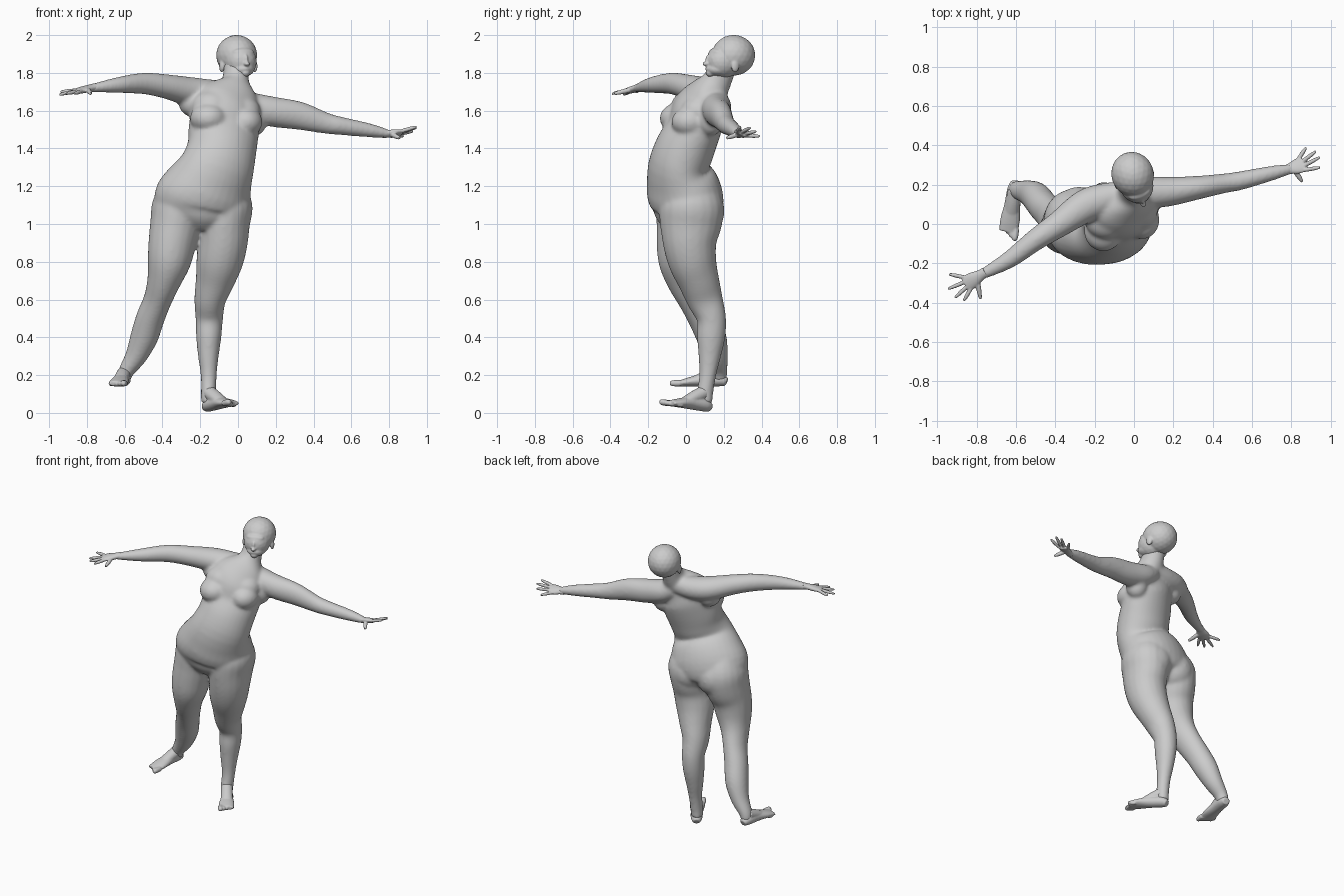
import bpy, bmesh, math
from mathutils import Vector, Matrix

cube = bpy.data.objects.get("Cube")
if cube:
    bpy.data.objects.remove(cube, do_unlink=True)

grey = bpy.data.materials.new("plain_grey")
grey.use_nodes = True
tone = (0.6, 0.6, 0.6, 1)
grey.diffuse_color = tone
grey.node_tree.nodes["Principled BSDF"].inputs["Base Color"].default_value = tone
grey.node_tree.nodes["Principled BSDF"].inputs["Roughness"].default_value = 0.8


def catmull(rings, steps=4):
    """Smoothly interpolate rings of (x, y, z, half width, half depth)."""
    pts = [Vector(r) for r in rings]
    out = []
    for i in range(len(pts) - 1):
        p0, p1 = pts[max(i - 1, 0)], pts[i]
        p2, p3 = pts[i + 1], pts[min(i + 2, len(pts) - 1)]
        for k in range(steps):
            t = k / steps
            out.append(0.5 * (2 * p1 + (p2 - p0) * t + (2 * p0 - 5 * p1 + 4 * p2 - p3) * t * t
                              + (3 * p1 - p0 - 3 * p2 + p3) * t ** 3))
    return out + [pts[-1]]


def loft(bm, rings, yaw=(0, 0), side=None, sides=20):
    """Closed elliptical tube; its width axis turns from yaw[0] to yaw[1]."""
    rings = catmull(rings)
    loops = []
    for i, r in enumerate(rings):
        before, after = rings[max(i - 1, 0)], rings[min(i + 1, len(rings) - 1)]
        tangent = (Vector(after[:3]) - Vector(before[:3])).normalized()
        angle = math.radians(yaw[0] + (yaw[1] - yaw[0]) * i / (len(rings) - 1))
        u = Vector(side) if side else Vector((math.cos(angle), math.sin(angle), 0))
        u = (u - tangent * u.dot(tangent)).normalized()
        v = tangent.cross(u)
        loop = []
        for k in range(sides):
            c = 2 * math.pi * k / sides
            loop.append(bm.verts.new(Vector(r[:3]) + u * r[3] * math.cos(c) + v * r[4] * math.sin(c)))
        loops.append(loop)
    for p, q in zip(loops, loops[1:]):
        for k in range(sides):
            n = (k + 1) % sides
            bm.faces.new((p[k], p[n], q[n], q[k]))
    bm.faces.new(loops[0][::-1])
    bm.faces.new(loops[-1])


def ball(bm, centre, radii, frame=Matrix()):
    matrix = frame @ Matrix.Translation(centre) @ Matrix.Diagonal((*radii, 1))
    bmesh.ops.create_icosphere(bm, subdivisions=3, radius=1, matrix=matrix)


def fuse(name, bm, voxel, passes):
    """Merge the overlapping volumes into one smooth skin."""
    bmesh.ops.recalc_face_normals(bm, faces=bm.faces[:])
    mesh = bpy.data.meshes.new(name)
    bm.to_mesh(mesh)
    bm.free()
    mesh.materials.append(grey)
    obj = bpy.data.objects.new(name, mesh)
    bpy.context.collection.objects.link(obj)
    remesh = obj.modifiers.new("skin", "REMESH")
    remesh.mode = "VOXEL"
    remesh.voxel_size = voxel
    remesh.use_smooth_shade = True
    smooth = obj.modifiers.new("soften", "SMOOTH")
    smooth.factor = 0.5
    smooth.iterations = passes


# Torso: pelvis, belly, waist, chest and neck along the leaning spine
body = bmesh.new()
loft(body, [(-.20, .01, .975, .10, .11), (-.195, .005, 1.04, .21, .165), (-.19, .005, 1.11, .262, .19),
            (-.153, -.017, 1.2, .24, .19), (-.11, -.04, 1.3, .20, .157), (-.085, -.005, 1.4, .185, .155),
            (-.075, .04, 1.5, .19, .14), (-.06, .07, 1.6, .185, .135), (-.03, .11, 1.68, .15, .10),
            (-.015, .16, 1.75, .075, .08), (-.01, .20, 1.84, .065, .07)], yaw=(10, 24), sides=32)

# Breasts, upper chest, armpits and buttocks
for centre, radii in [((-.155, -.035, 1.56), (.1, .105, .083)), ((.04, .02, 1.54), (.09, .098, .08)),
                      ((-.14, .02, 1.62), (.11, .1, .09)), ((.02, .06, 1.595), (.1, .09, .085)),
                      ((-.235, .075, 1.64), (.08, .075, .075)), ((.085, .13, 1.55), (.07, .07, .085)),
                      ((-.09, .075, 1.07), (.125, .13, .135)), ((-.28, .06, 1.07), (.13, .13, .135))]:
    ball(body, centre, radii)

# Arms with their shoulders
loft(body, [(-.03, .16, 1.70, .06, .06), (-.14, .13, 1.69, .08, .075), (-.25, .09, 1.70, .085, .078),
            (-.38, 0, 1.728, .068, .065), (-.50, -.08, 1.744, .056, .057), (-.64, -.185, 1.735, .044, .042),
            (-.79, -.265, 1.717, .025, .02)], side=(.5, -.8, 0))
loft(body, [(-.02, .16, 1.67, .06, .06), (.06, .16, 1.625, .08, .075), (.18, .165, 1.595, .075, .08),
            (.325, .185, 1.573, .06, .075), (.46, .207, 1.535, .05, .057), (.54, .22, 1.52, .048, .049),
            (.70, .258, 1.495, .038, .037), (.81, .283, 1.475, .025, .02)], side=(-.2, 1, 0))

# Legs, rising into the hips
loft(body, [(-.08, .02, 1.2, .11, .12), (-.07, .03, 1.1, .147, .168), (-.075, .025, 1, .138, .165),
            (-.08, .02, .9, .131, .143), (-.098, .035, .8, .124, .128), (-.122, .067, .7, .104, .11),
            (-.148, .10, .6, .084, .096), (-.152, .135, .5, .073, .078), (-.155, .133, .4, .067, .075),
            (-.157, .125, .3, .055, .06), (-.155, .115, .2, .043, .045), (-.157, .10, .1, .04, .044),
            (-.16, .10, .05, .038, .042)])
loft(body, [(-.30, 0, 1.2, .11, .12), (-.31, .01, 1.1, .145, .165), (-.328, 0, 1, .138, .16),
            (-.348, -.02, .9, .127, .137), (-.365, -.02, .8, .115, .125), (-.392, .005, .7, .09, .106),
            (-.425, .05, .6, .075, .092), (-.465, .095, .5, .076, .084), (-.497, .135, .4, .074, .08),
            (-.54, .16, .3, .058, .064), (-.592, .172, .22, .042, .047), (-.605, .175, .17, .036, .041)])
fuse("body", body, .009, 16)


def foot(name, heel, toe, ankle, inner):
    """Foot from heel to toe on its sole line; inner is +1 or -1 for the big toe side."""
    bm = bmesh.new()
    heel, toe, ankle = Vector(heel), Vector(toe), Vector(ankle)
    along = toe - heel
    side = along.cross(Vector((0, 0, 1))).normalized()
    up = side.cross(along).normalized()
    rings = []
    for t, w, h in [(0, .024, .022), (.12, .038, .034), (.4, .041, .034), (.65, .05, .025), (.86, .048, .015)]:
        rings.append((*(heel + along * t + up * h), w, h))
    loft(bm, rings, side=side)
    mid = heel + along * .58 + up * .03
    loft(bm, [(*ankle, .038, .038), (*ankle.lerp(mid, .5), .038, .034), (*mid, .038, .024)], side=side)
    for i in range(5):
        size = .017 - .0018 * i
        root = heel + along * (.8 - .03 * i) + side * inner * (.037 - .019 * i) + up * size
        tip = root + along * (.2 - .02 * i)
        loft(bm, [(*root, size, size), (*root.lerp(tip, .7), size, size), (*tip, size * .6, size * .6)],
             side=side, sides=10)
    fuse(name, bm, .005, 4)


foot("left_foot", (-.17, .125, .002), (-.01, -.12, .042), (-.157, .10, .11), 1)
foot("right_foot", (-.6, .215, .14), (-.645, -.08, .14), (-.603, .172, .21), -1)


def hand(name, wrist, palm, thumb, *fingers):
    """Palm with a thumb and four fingers fanned out to their tips."""
    bm = bmesh.new()
    wrist, palm = Vector(wrist), Vector(palm)
    side = (Vector(fingers[-1]) - Vector(fingers[0])).normalized()
    start = wrist - (palm - wrist) * .4
    loft(bm, [(*start, .027, .021), (*wrist, .028, .019), (*wrist.lerp(palm, .6), .04, .018),
              (*palm.lerp(wrist, -.2), .042, .013)], side=side)
    for i, tip in enumerate([thumb, *fingers]):
        tip = Vector(tip)
        root = palm + side * (.022 * (i - 2.5)) if i else wrist.lerp(palm, .3)
        size = .0105 if i else .013
        loft(bm, [(*root, size, size), (*root.lerp(tip, .6), size, size), (*tip, size * .6, size * .6)],
             side=(0, 0, 1), sides=10)
    fuse(name, bm, .004, 2)


hand("left_hand", (.79, .28, 1.477), (.85, .30, 1.48), (.855, .215, 1.455),
     (.945, .287, 1.515), (.945, .34, 1.51), (.925, .37, 1.49), (.875, .39, 1.465))
hand("right_hand", (-.78, -.26, 1.72), (-.845, -.30, 1.705), (-.78, -.38, 1.69),
     (-.865, -.39, 1.69), (-.91, -.375, 1.69), (-.945, -.33, 1.685), (-.94, -.255, 1.70))

# Head: skull, face, jaw, chin, nose and lips, turned towards the left
head = bmesh.new()
turn = Matrix.Translation((-.007, .252, 1.89)) @ Matrix.Rotation(math.radians(20), 4, "Z")
for centre, radii in [((0, 0, .003), (.108, .116, .108)), ((0, -.06, -.03), (.085, .09, .09)),
                      ((0, -.08, -.07), (.066, .075, .042)), ((0, -.13, -.09), (.026, .026, .022)),
                      ((0, -.15, -.042), (.017, .026, .013)), ((0, -.143, -.022), (.01, .016, .03)),
                      ((0, -.143, -.068), (.026, .014, .012)), ((0, -.1, .018), (.06, .033, .025))]:
    ball(head, centre, radii, turn)
# Eyes and ears
for s in (-1, 1):
    ball(head, (s * .034, -.122, -.014), (.018, .018, .01), turn)
    ball(head, (s * .093, -.025, -.055), (.013, .022, .033), turn)
fuse("head", head, .005, 6)
